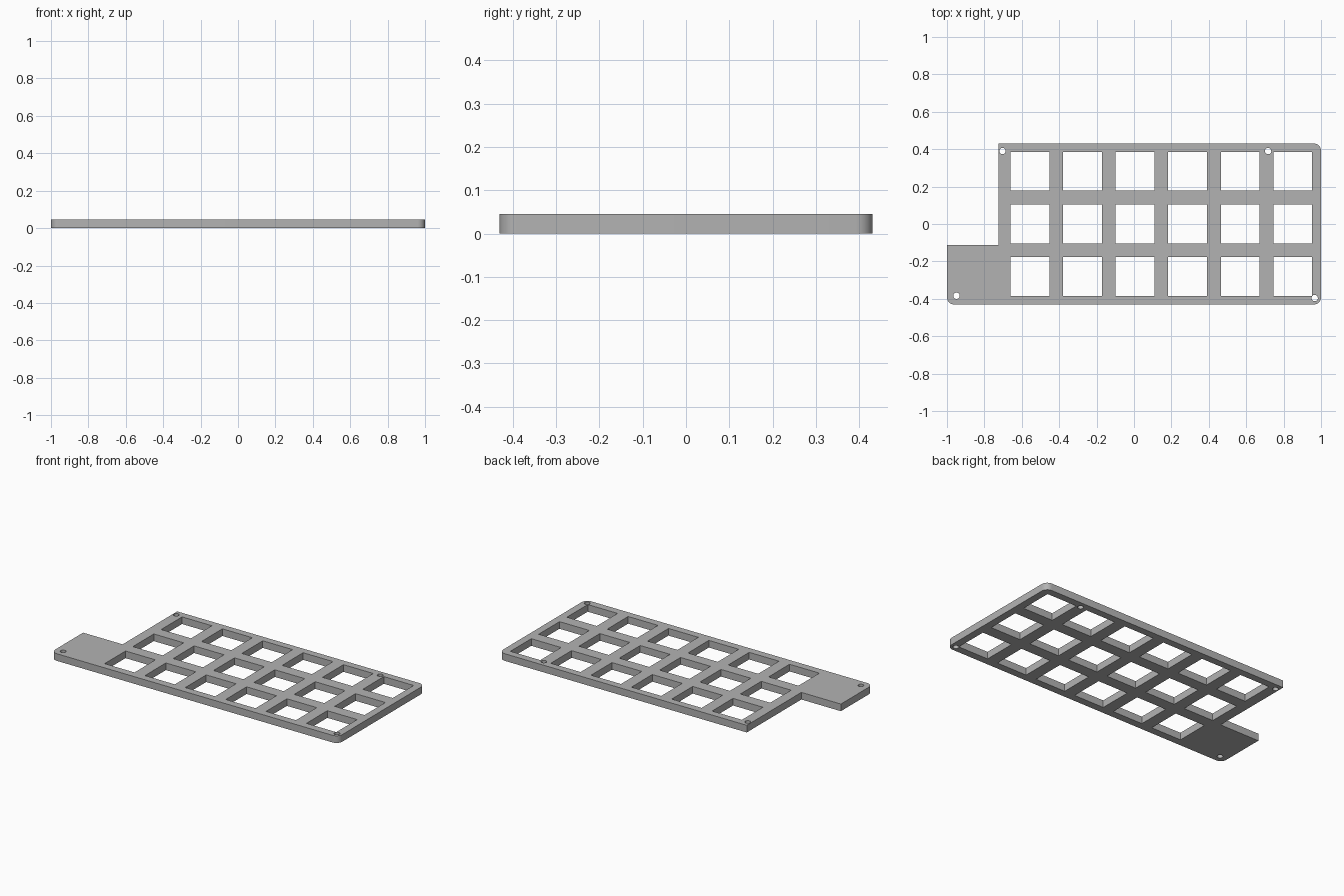
import bpy
import bmesh
from math import sin, cos, pi, radians

cube = bpy.data.objects.get("Cube")
if cube:
    bpy.data.objects.remove(cube, do_unlink=True)

THICK = 0.045
PITCH = 0.281
WINDOW = 0.208
CORNER = 0.04

grey = bpy.data.materials.new("plain grey")
grey.use_nodes = True
colour = (0.45, 0.45, 0.45, 1)
grey.diffuse_color = colour
grey.node_tree.nodes["Principled BSDF"].inputs["Base Color"].default_value = colour


def arc(cx, cy, r, start, sweep, steps):
    return [(cx + r * cos(start + sweep * i / steps),
             cy + r * sin(start + sweep * i / steps)) for i in range(steps + 1)]


def add_loop(curve, points):
    spline = curve.splines.new("POLY")
    spline.points.add(len(points) - 1)
    for p, (x, y) in zip(spline.points, points):
        p.co = (x, y, 0, 1)
    spline.use_cyclic_u = True


profile = bpy.data.curves.new("plate_profile", "CURVE")
profile.dimensions = "2D"
profile.fill_mode = "BOTH"
profile.extrude = THICK / 2

# Outer outline: three rounded corners, square corners around the step
X, Y = 1.0, 0.431
outline = arc(-X + CORNER, -Y + CORNER, CORNER, pi, pi / 2, 8)
outline += arc(X - CORNER, -Y + CORNER, CORNER, -pi / 2, pi / 2, 8)
outline += arc(X - CORNER, Y - CORNER, CORNER, 0, pi / 2, 8)
outline += [(-0.725, Y), (-0.725, -0.112), (-X, -0.112)]
add_loop(profile, outline)

# Grid of square key windows
h = WINDOW / 2
for col in range(6):
    for row in range(3):
        cx, cy = -0.556 + col * PITCH, (row - 1) * PITCH + 0.001
        add_loop(profile, [(cx - h, cy - h), (cx + h, cy - h),
                           (cx + h, cy + h), (cx - h, cy + h)])

# Screw holes
for cx, cy in [(-0.703, 0.39), (0.717, 0.39), (-0.949, -0.384), (0.966, -0.396)]:
    add_loop(profile, arc(cx, cy, 0.017, 0, 2 * pi, 24)[:-1])

# Turn the extruded profile into a clean mesh
source = bpy.data.objects.new("profile_helper", profile)
bpy.context.collection.objects.link(source)
graph = bpy.context.evaluated_depsgraph_get()
mesh = bpy.data.meshes.new_from_object(source.evaluated_get(graph))
bpy.data.objects.remove(source, do_unlink=True)

bm = bmesh.new()
bm.from_mesh(mesh)
bmesh.ops.remove_doubles(bm, verts=bm.verts, dist=0.0002)
bmesh.ops.translate(bm, verts=bm.verts, vec=(0, 0, THICK / 2))
bmesh.ops.recalc_face_normals(bm, faces=bm.faces)
bm.to_mesh(mesh)
bm.free()

mesh.name = "key_plate"
mesh.materials.clear()
mesh.materials.append(grey)
plate = bpy.data.objects.new("key_plate", mesh)
bpy.context.collection.objects.link(plate)

bpy.context.view_layer.objects.active = plate
plate.select_set(True)
bpy.ops.object.shade_smooth_by_angle(angle=radians(30))
